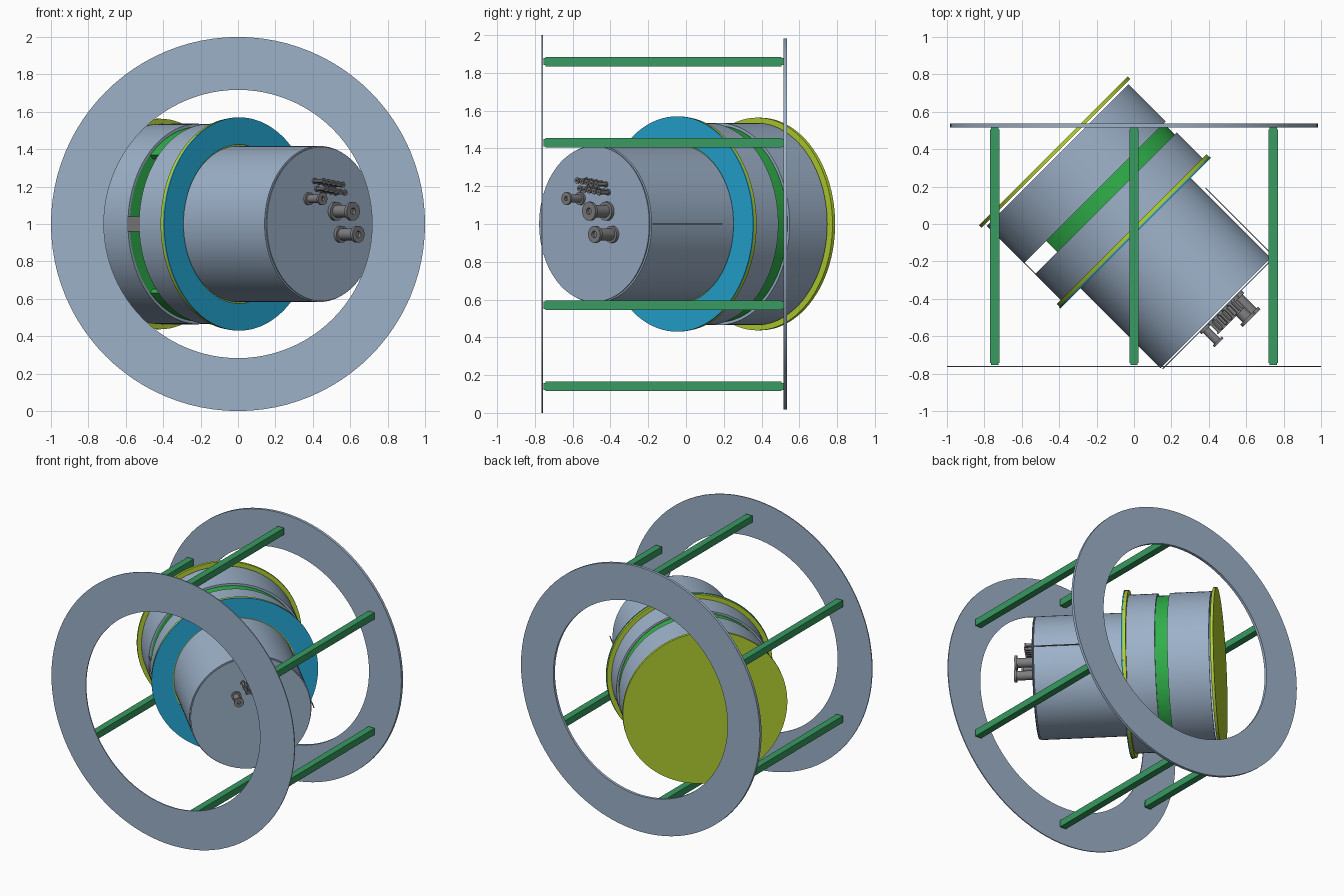
import bpy, bmesh, math
from mathutils import Matrix, Vector

cube = bpy.data.objects.get("Cube")
if cube:
    bpy.data.objects.remove(cube, do_unlink=True)


def material(name, rgb):
    m = bpy.data.materials.new(name)
    m.use_nodes = True
    m.diffuse_color = (*rgb, 1)
    m.node_tree.nodes["Principled BSDF"].inputs["Base Color"].default_value = (*rgb, 1)
    return m


STEEL = material("blue grey steel", (0.335, 0.44, 0.58))
BAR = material("sea green", (0.04, 0.325, 0.12))
BLUE = material("teal blue", (0.019, 0.40, 0.68))
OLIVE = material("yellow green", (0.46, 0.65, 0.03))
GREEN = material("bright green", (0.029, 0.43, 0.067))
GREY = material("neutral grey", (0.21, 0.21, 0.22))


def frame(x, y, z, origin):
    m = Matrix((x, y, z)).transposed().to_4x4()
    m.translation = Vector(origin)
    return m


# Cage frame has its axis toward the front; vessel frame is turned 45 degrees
S = math.sqrt(0.5)
CAGE = frame((1, 0, 0), (0, 0, 1), (0, -1, 0), (0, 0, 1))
VESSEL = frame((S, S, 0), (0, 0, 1), (S, -S, 0), (-0.02, -0.02, 1))


def finish(name, bm, mat, matrix, smooth=True):
    bmesh.ops.recalc_face_normals(bm, faces=bm.faces)
    me = bpy.data.meshes.new(name)
    bm.to_mesh(me)
    bm.free()
    me.transform(matrix)
    me.materials.append(mat)
    ob = bpy.data.objects.new(name, me)
    bpy.context.collection.objects.link(ob)
    if smooth:
        bpy.ops.object.select_all(action='DESELECT')
        ob.select_set(True)
        bpy.context.view_layer.objects.active = ob
        bpy.ops.object.shade_smooth_by_angle(angle=math.radians(30))
    return ob


def lathe(name, profile, mat, matrix, centre=(0, 0), arc=(0, 360), n=96):
    """Sweep a closed (radius, height) outline around the local axis."""
    bm = bmesh.new()
    full = arc[1] - arc[0] == 360
    loops = []
    for i in range(n if full else n + 1):
        t = math.radians(arc[0] + (arc[1] - arc[0]) * i / n)
        loops.append([bm.verts.new((centre[0] + r * math.cos(t),
                                    centre[1] + r * math.sin(t), h)) for r, h in profile])
    k = len(profile)
    for i in range(n):
        a, b = loops[i], loops[(i + 1) % len(loops)]
        for j in range(k):
            bm.faces.new((a[j], a[(j + 1) % k], b[(j + 1) % k], b[j]))
    if not full:
        bm.faces.new(loops[0])
        bm.faces.new(loops[-1])
    return finish(name, bm, mat, matrix)


def ring(name, r0, r1, h0, h1, mat, matrix=VESSEL, **kw):
    return lathe(name, [(r0, h0), (r1, h0), (r1, h1), (r0, h1)], mat, matrix, **kw)


def disc(name, r, h0, h1, mat, centre=(0, 0), n=96):
    bm = bmesh.new()
    bmesh.ops.create_cone(bm, cap_ends=True, segments=n, radius1=r, radius2=r, depth=h1 - h0,
                          matrix=Matrix.Translation((*centre, (h0 + h1) / 2)))
    return finish(name, bm, mat, VESSEL)


def box(name, size, loc, mat, matrix):
    bm = bmesh.new()
    bmesh.ops.create_cube(bm, size=1)
    bmesh.ops.scale(bm, vec=size, verts=bm.verts)
    bmesh.ops.translate(bm, vec=loc, verts=bm.verts)
    return finish(name, bm, mat, matrix, smooth=False)


# Cage: two flat rings joined by six bars with slimmer end studs
ring("front_ring", 0.717, 1.0, 0.758, 0.765, STEEL, CAGE)
ring("back_ring", 0.717, 0.983, -0.536, -0.516, STEEL, CAGE)
for i in range(6):
    t = math.radians(30 + 60 * i)
    x, z = 0.86 * math.cos(t), 0.86 * math.sin(t)
    box(f"cage_bar_{i + 1}", (0.05, 0.05, 1.25), (x, z, 0.119), BAR, CAGE)
    box(f"cage_bar_stud_{i + 1}", (0.038, 0.038, 1.27), (x, z, 0.119), BAR, CAGE)

# Wide rear section of the vessel
disc("rear_plate", 0.563, -0.582, -0.562, OLIVE)
ring("rear_shell", 0.522, 0.536, -0.55, -0.268, STEEL)
ring("middle_shell", 0.522, 0.536, -0.184, 0.01, STEEL)

# Recessed band, open for a quarter turn on one side, with an inner partition
ring("window_band", 0.49, 0.52, -0.268, -0.184, GREEN, arc=(-135, 135))
disc("window_partition", 0.522, -0.272, -0.268, GREEN)
box("window_bridge", (0.006, 0.08, 0.096), (-0.533, 0, -0.226), GREY, VESSEL)

# Bolted flange pair
ring("flange_back", 0.416, 0.567, 0.01, 0.032, OLIVE)
ring("flange_front", 0.424, 0.57, 0.032, 0.04, BLUE)

# Narrow front section and its end cap
ring("front_shell", 0.405, 0.417, 0.01, 0.646, STEEL)
disc("front_cap", 0.412, 0.653, 0.659, STEEL)
box("side_rod", (0.006, 0.006, 0.515), (0.434, 0, 0.393), GREY, VESSEL)


def connector(name, p, z, r, neck, bore, end, rim, n=24):
    """Flanged pipe stub standing on the end cap."""
    base = 0.659
    lathe(name, [(bore, base), (r, base), (r, base + rim), (neck, base + rim), (neck, end - rim),
                 (r, end - rim), (r, end), (bore, end)], GREY, VESSEL, centre=(p, z), n=n)
    disc(name + "_core", bore, base, end - rim, GREY, centre=(p, z), n=n)


connector("upper_port", 0.10, 0.068, 0.05, 0.033, 0.018, 0.80, 0.018)
connector("lower_port", 0.14, -0.055, 0.045, 0.032, 0.018, 0.80, 0.018)
connector("small_port", -0.10, 0.135, 0.034, 0.022, 0.012, 0.77, 0.013)

# Two staggered rows of small pins
for row, z in enumerate((0.23, 0.188)):
    for i in range(5):
        connector(f"pin_{row + 1}_{i + 1}", -0.055 + 0.036 * i + 0.018 * row, z - 0.005 * i,
                  0.016, 0.011, 0.005, 0.735, 0.01, n=12)
